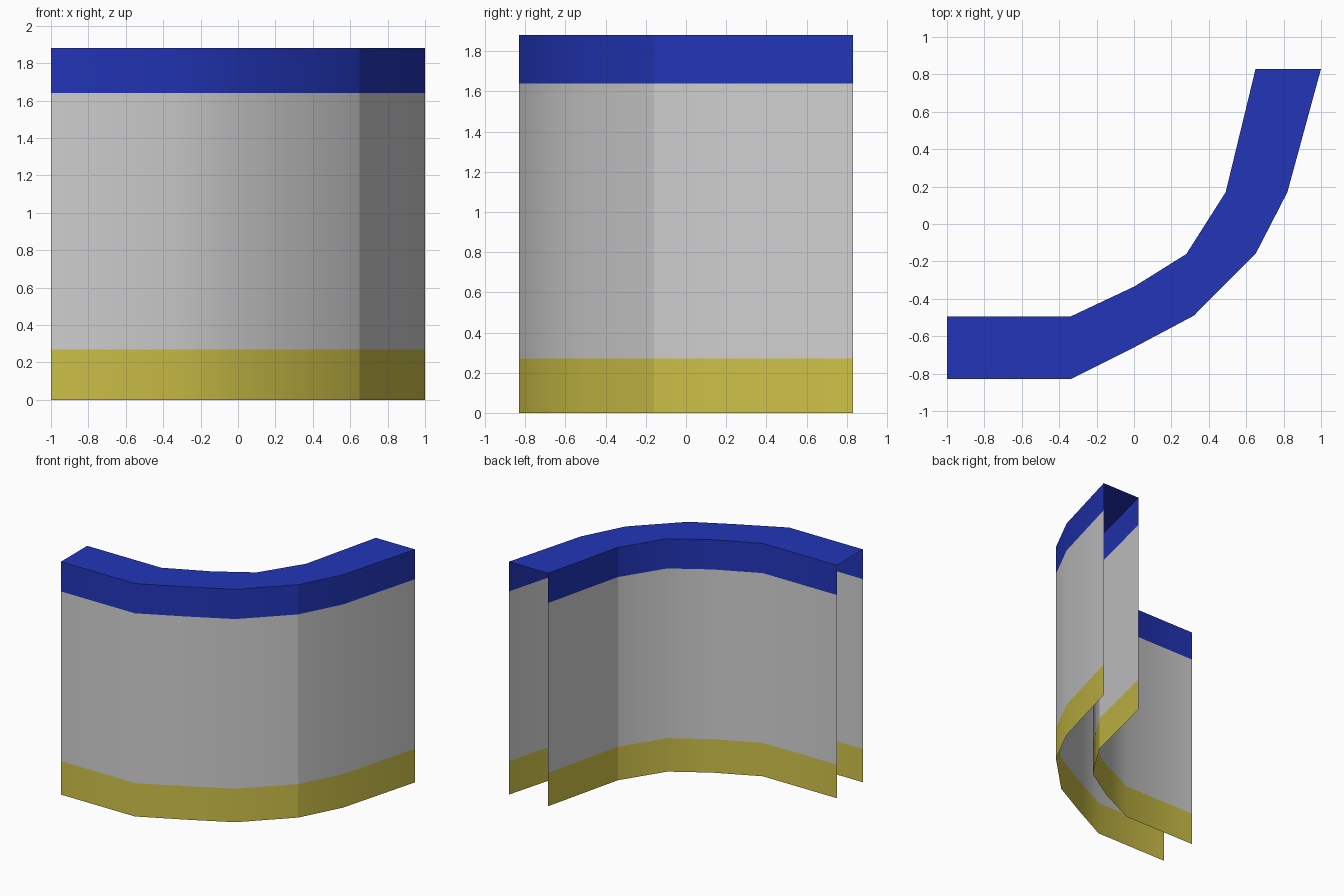
import bpy
import bmesh

if "Cube" in bpy.data.objects:
    bpy.data.objects.remove(bpy.data.objects["Cube"])


def material(name, rgb):
    lin = [((c / 255 + 0.055) / 1.055) ** 2.4 for c in rgb]
    mat = bpy.data.materials.new(name)
    mat.diffuse_color = (*lin, 1.0)
    mat.use_nodes = True
    mat.node_tree.nodes["Principled BSDF"].inputs["Base Color"].default_value = mat.diffuse_color
    return mat


mats = [material("yellow", (206, 193, 72)),
        material("light_grey", (208, 208, 208)),
        material("blue", (34, 53, 184))]

# Plan outlines of the two skins, and heights of the colour bands
outer = [(-1, -.83), (-.34, -.83), (0, -.66), (.32, -.49),
         (.65, -.16), (.82, .17), (1, .83)]
inner = [(.65, .83), (.49, .17), (.28, -.16), (0, -.335),
         (-.34, -.495), (-1, -.495)]
heights = [0, .27, 1.64, 1.88]
creases = [outer[4], inner[1]]

bm = bmesh.new()


def skin(path):
    """Wall along a path, one coloured row per band; returns its top row."""
    rows = [[bm.verts.new((x, y, z)) for x, y in path] for z in heights]
    for band in range(3):
        low, high = rows[band], rows[band + 1]
        for i in range(len(path) - 1):
            f = bm.faces.new((low[i], low[i + 1], high[i + 1], high[i]))
            f.material_index = band
            f.smooth = True
        # Hard vertical fold
        for i, p in enumerate(path):
            if p in creases:
                bm.edges.get((low[i], high[i])).smooth = False
    return rows[-1]


# Front and back skins, open at the ends and underneath
rim = skin(outer) + skin(inner)

# Flat top cap with a hard rim
cap = bm.faces.new(rim)
cap.material_index = 2
for e in cap.edges:
    e.smooth = False

mesh = bpy.data.meshes.new("curved_wall")
bm.to_mesh(mesh)
bm.free()
for m in mats:
    mesh.materials.append(m)
wall = bpy.data.objects.new("curved_wall", mesh)
bpy.context.collection.objects.link(wall)
